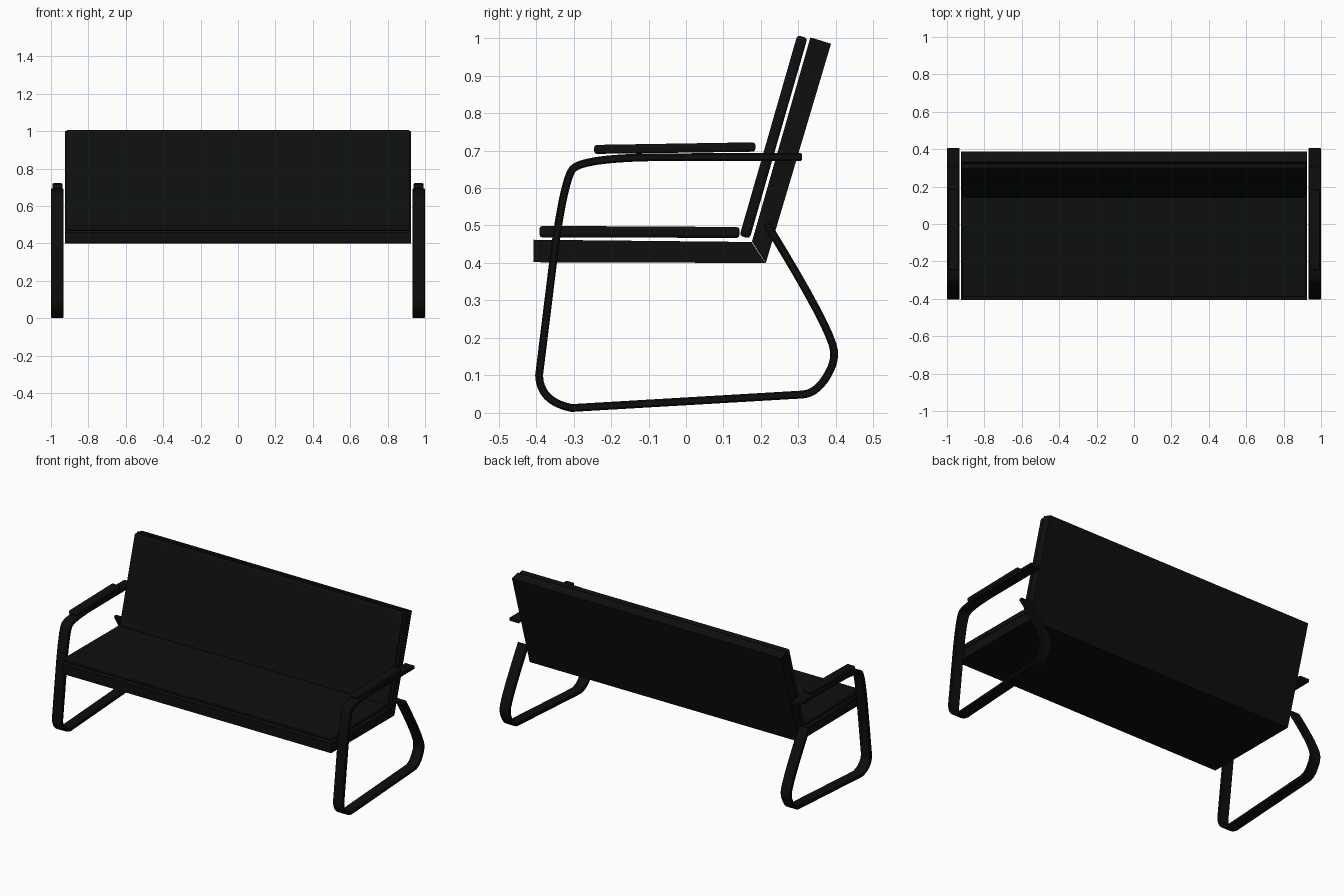
import bpy, bmesh, math
from mathutils import Vector

if "Cube" in bpy.data.objects:
    bpy.data.objects.remove(bpy.data.objects["Cube"])


def material(name, rgb):
    m = bpy.data.materials.new(name)
    m.diffuse_color = (*rgb, 1)
    m.use_nodes = True
    m.node_tree.nodes["Principled BSDF"].inputs["Base Color"].default_value = m.diffuse_color
    return m


FRAME = material("black metal", (0.004, 0.004, 0.004))
PANEL = material("black panel", (0.0045, 0.0045, 0.0045))
PAD = material("black upholstery", (0.004, 0.005, 0.0045))


def extrude_profile(name, profile, x0, x1, mat, bevel=0.0, segments=2):
    """Side profile of (y, z) points extruded along x."""
    bm = bmesh.new()
    a = [bm.verts.new((x0, y, z)) for y, z in profile]
    b = [bm.verts.new((x1, y, z)) for y, z in profile]
    n = len(profile)
    bm.faces.new(a)
    bm.faces.new(b[::-1])
    for i in range(n):
        j = (i + 1) % n
        bm.faces.new((a[i], b[i], b[j], a[j]))
    bmesh.ops.recalc_face_normals(bm, faces=bm.faces)
    me = bpy.data.meshes.new(name)
    bm.to_mesh(me)
    bm.free()
    me.materials.append(mat)
    ob = bpy.data.objects.new(name, me)
    bpy.context.collection.objects.link(ob)
    if bevel:
        mod = ob.modifiers.new("rounded edges", 'BEVEL')
        mod.width = bevel
        mod.segments = segments
        mod.limit_method = 'ANGLE'
        mod.angle_limit = math.radians(40)
    bpy.ops.object.select_all(action='DESELECT')
    bpy.context.view_layer.objects.active = ob
    ob.select_set(True)
    bpy.ops.object.shade_smooth_by_angle(angle=math.radians(35))
    return ob


def frame_path():
    """Centre line of the bent bar: (end,) is straight, (control, end) is a bend."""
    pts = [Vector((0.31, 0.683))]
    steps = [
        ((-0.10, 0.682),),
        ((-0.28, 0.678), (-0.303, 0.650)),
        ((-0.325, 0.62), (-0.350, 0.44)),
        ((-0.392, 0.10),),
        ((-0.39, 0.03), (-0.305, 0.013)),
        ((0.31, 0.049),),
        ((0.355, 0.052), (0.385, 0.115)),
        ((0.397, 0.14), (0.395, 0.165)),
        ((0.39, 0.22), (0.215, 0.505)),
    ]
    for s in steps:
        start, end = pts[-1].copy(), Vector(s[-1])
        if len(s) == 1:
            pts.append(end)
        else:
            c = Vector(s[0])
            for k in range(1, 9):
                t = k / 8
                pts.append(start * (1 - t) ** 2 + c * 2 * t * (1 - t) + end * t * t)
    return pts


def ribbon_outline(pts, half):
    """Offset the centre line to both sides to get a closed strip outline."""
    left, right = [], []
    for i, p in enumerate(pts):
        d = (pts[min(i + 1, len(pts) - 1)] - pts[max(i - 1, 0)]).normalized()
        if 0 < i < len(pts) - 1:
            d = ((p - pts[i - 1]).normalized() + (pts[i + 1] - p).normalized()).normalized()
        n = Vector((-d.y, d.x)) * half
        left.append(p + n)
        right.append(p - n)
    return [tuple(v) for v in left + right[::-1]]


# Seat and back panels, mitred where they meet
extrude_profile("seat_panel", [(-0.407, 0.462), (-0.407, 0.402), (0.212, 0.40), (0.175, 0.456)],
                -0.925, 0.925, PANEL)
extrude_profile("back_panel", [(0.176, 0.457), (0.213, 0.40), (0.387, 0.985), (0.332, 1.002)],
                -0.925, 0.925, PANEL)

# Thin cushions
extrude_profile("seat_cushion", [(-0.391, 0.468), (0.143, 0.467), (0.143, 0.496), (-0.391, 0.499)],
                -0.92, 0.92, PAD, 0.008)
extrude_profile("back_cushion", [(0.143, 0.473), (0.170, 0.465), (0.324, 1.000), (0.297, 1.008)],
                -0.92, 0.92, PAD, 0.008)

# Bent side frames with armrest pads
outline = ribbon_outline(frame_path(), 0.0105)
for side, label in ((-1, "left"), (1, "right")):
    extrude_profile(label + "_side_frame", outline, side * 0.932, side * 1.0, FRAME, 0.004, 1)
    extrude_profile(label + "_armrest_pad",
                    [(-0.245, 0.691), (0.185, 0.697), (0.185, 0.722), (-0.245, 0.715)],
                    side * 0.938, side * 0.993, PAD, 0.007)
